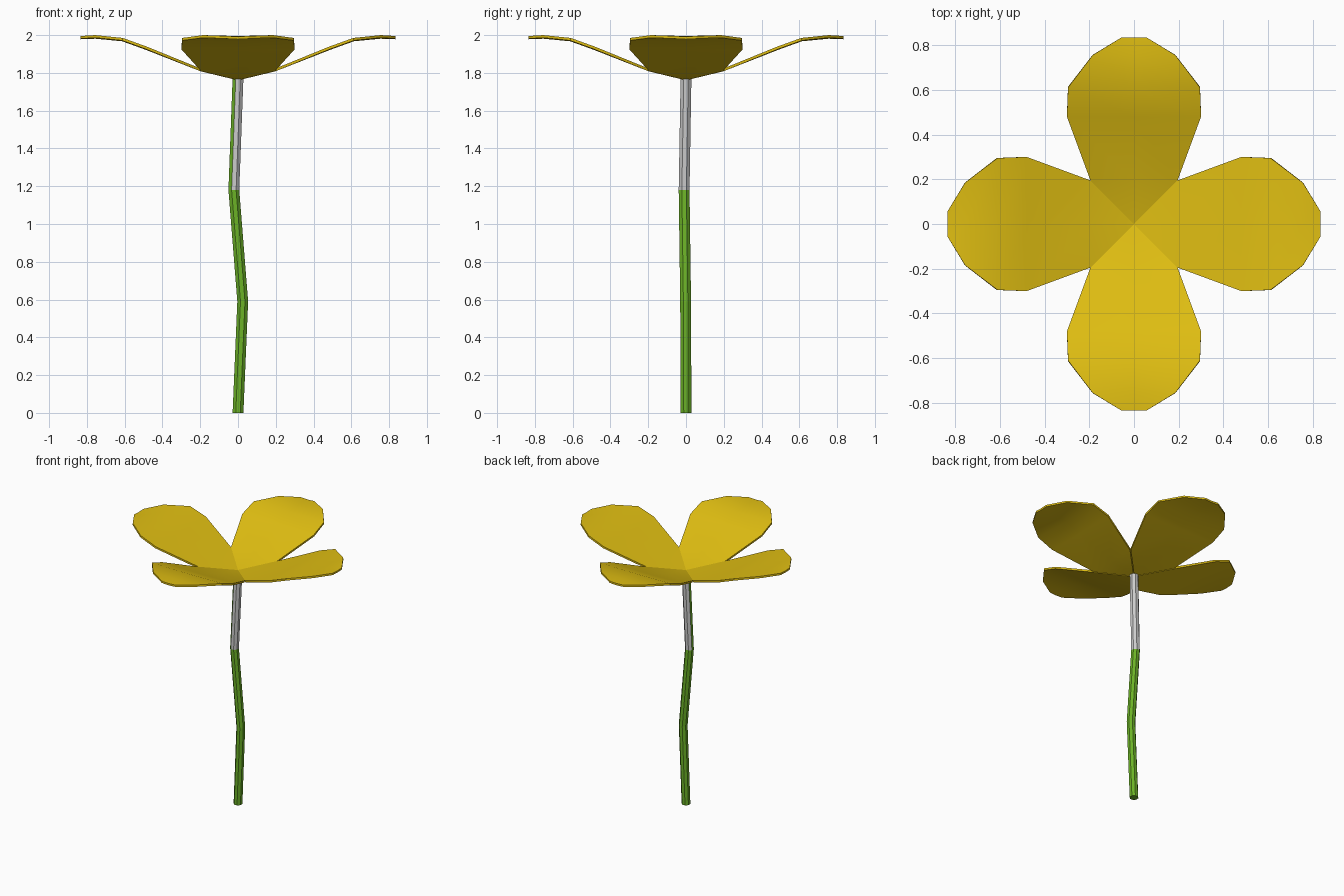
import bpy, bmesh, math
from mathutils import Matrix, Vector

cube = bpy.data.objects.get("Cube")
if cube:
    bpy.data.objects.remove(cube)


def material(name, rgb):
    mat = bpy.data.materials.new(name)
    mat.use_nodes = True
    mat.diffuse_color = (*rgb, 1)
    mat.node_tree.nodes["Principled BSDF"].inputs["Base Color"].default_value = (*rgb, 1)
    return mat


yellow = material("petal yellow", (0.75, 0.52, 0.006))
green = material("stem green", (0.15, 0.45, 0.02))
grey = material("bare grey", (0.6, 0.6, 0.6))


def add_object(name, bm, mats):
    mesh = bpy.data.meshes.new(name)
    bm.to_mesh(mesh)
    bm.free()
    for mat in mats:
        mesh.materials.append(mat)
    obj = bpy.data.objects.new(name, mesh)
    bpy.context.collection.objects.link(obj)
    return obj


# Stem: a crooked eight-sided tube with flat sides facing the axes
SIDES = 8
RADIUS = 0.031
spine = [(0, 0, 0), (0.025, -0.002, 0.59), (-0.022, -0.01, 1.18), (0, 0, 1.77)]
bm = bmesh.new()
rings = []
for centre in spine:
    ring = []
    for i in range(SIDES):
        a = math.tau * (i + 0.5) / SIDES
        ring.append(bm.verts.new(Vector(centre) + RADIUS * Vector((math.cos(a), math.sin(a), 0))))
    rings.append(ring)
for low, high in zip(rings, rings[1:]):
    for i in range(SIDES):
        j = (i + 1) % SIDES
        bm.faces.new((low[i], low[j], high[j], high[i]))
bm.faces.new(rings[0][::-1])
bm.faces.new(rings[-1])
bm.normal_update()

# The upper length is grey apart from the two sides turned front right
bare_side = Vector((-0.92, -0.38, 0))
for face in bm.faces:
    upper = face.calc_center_median().z > 1.2
    face.material_index = int(upper and face.normal.dot(bare_side) < 0.85)
add_object("stem", bm, [green, grey])

# Petals: rows of (distance out, half width, edge height, middle height)
rows = [(0.195, 0.195, 1.822, 1.822), (0.48, 0.30, 1.938, 1.934),
        (0.61, 0.295, 1.985, 1.981), (0.755, 0.185, 2.0, 1.995),
        (0.835, 0.055, 1.995, 1.992)]


def make_petal(name, angle):
    bm = bmesh.new()
    base = bm.verts.new((0, 0, 1.775))
    strips = []
    for out, half, edge, middle in rows:
        strips.append([bm.verts.new(p) for p in
                       ((out, -half, edge), (out, 0, middle), (out, half, edge))])
    for k in (0, 1):
        bm.faces.new((base, strips[0][k], strips[0][k + 1]))
        for a, b in zip(strips, strips[1:]):
            bm.faces.new((a[k], b[k], b[k + 1], a[k + 1]))
    bm.transform(Matrix.Rotation(angle, 4, "Z"))
    obj = add_object(name, bm, [yellow])
    solid = obj.modifiers.new("thickness", "SOLIDIFY")
    solid.thickness = 0.014
    solid.offset = -1
    bpy.ops.object.select_all(action="DESELECT")
    obj.select_set(True)
    bpy.context.view_layer.objects.active = obj
    bpy.ops.object.modifier_apply(modifier=solid.name)
    bpy.ops.object.shade_smooth_by_angle(angle=math.radians(30))


for i, side in enumerate(("left", "back", "right", "front")):
    make_petal(side + "_petal", i * math.pi / 2)
